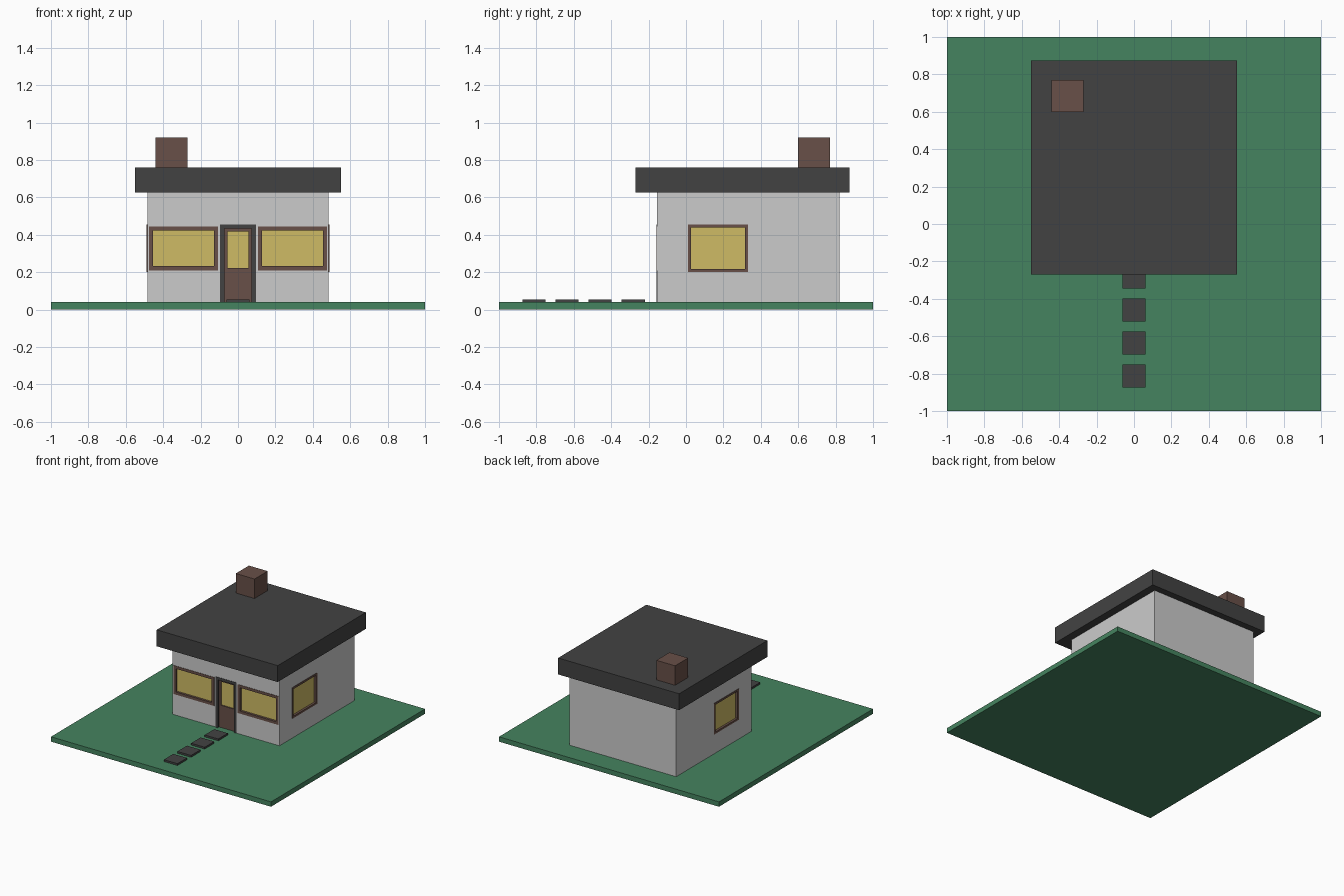
import bpy
from mathutils import Vector

if "Cube" in bpy.data.objects:
    bpy.data.objects.remove(bpy.data.objects["Cube"])


def material(name, rgb):
    m = bpy.data.materials.new(name)
    m.diffuse_color = (*rgb, 1)
    m.use_nodes = True
    m.node_tree.nodes["Principled BSDF"].inputs["Base Color"].default_value = m.diffuse_color
    return m


GREEN = material("grass", (0.06, 0.23, 0.115))
DARK = material("charcoal", (0.055, 0.055, 0.055))
BROWN = material("brown", (0.14, 0.08, 0.065))
YELLOW = material("lit_glass", (0.62, 0.50, 0.13))


def box(name, lo, hi, mat=None):
    lo, hi = Vector(lo), Vector(hi)
    bpy.ops.mesh.primitive_cube_add(size=1, location=(lo + hi) / 2)
    ob = bpy.context.object
    ob.name = name
    ob.scale = hi - lo
    bpy.ops.object.transform_apply(location=False, rotation=False, scale=True)
    if mat:
        ob.data.materials.append(mat)
    return ob


def cut(target, lo, hi):
    cutter = box("cutter", lo, hi)
    cutter.hide_render = True
    mod = target.modifiers.new("opening", 'BOOLEAN')
    mod.operation = 'DIFFERENCE'
    mod.solver = 'EXACT'
    mod.object = cutter
    bpy.context.view_layer.objects.active = target
    bpy.ops.object.modifier_apply(modifier=mod.name)
    bpy.data.objects.remove(cutter, do_unlink=True)


# Wall planes
WX, FRONT, BACK = 0.485, -0.155, 0.82
GROUND = 0.04

box("lawn", (-1, -1, 0), (1, 1, GROUND), GREEN)
walls = box("walls", (-WX, FRONT, GROUND), (WX, BACK, 0.66))
box("flat_roof", (-0.55, -0.27, 0.625), (0.55, 0.875, 0.76), DARK)
box("chimney", (-0.44, 0.60, 0.76), (-0.27, 0.77, 0.92), BROWN)

# Stepping stones
for i in range(4):
    y = -0.813 + i * 0.177
    box(f"stepping_stone_{i + 1}", (-0.062, y - 0.062, GROUND),
        (0.062, y + 0.062, 0.055), DARK)

PROUD = 0.003   # frames stand just off the wall
DEEP = 0.03     # depth of the pockets in the wall

# Front windows
for name, s in (("left", -1), ("right", 1)):
    xa, xb = sorted((s * 0.107, s * 0.477))
    t = 0.022
    cut(walls, (xa, FRONT - 0.1, 0.21), (xb, FRONT + DEEP, 0.445))
    frame = box(f"front_{name}_window_frame", (xa, FRONT - PROUD, 0.21),
                (xb, FRONT + DEEP, 0.445), BROWN)
    cut(frame, (xa + t, FRONT - 0.1, 0.21 + t), (xb - t, FRONT + 0.1, 0.445 - t))
    box(f"front_{name}_window_glass", (xa + t, FRONT + 0.015, 0.21 + t),
        (xb - t, FRONT + DEEP, 0.445 - t), YELLOW)

# Side windows, one on each side wall
for name, s in (("left", -1), ("right", 1)):
    def span(a, b, y0, y1, z0, z1):
        x0, x1 = sorted((s * a, s * b))
        return (x0, y0, z0), (x1, y1, z1)
    y0, y1, z0, z1, t = 0.01, 0.332, 0.20, 0.455, 0.016
    cut(walls, *span(WX - DEEP, WX + 0.1, y0, y1, z0, z1))
    frame = box(f"{name}_side_window_frame",
                *span(WX - DEEP, WX + PROUD, y0, y1, z0, z1), BROWN)
    cut(frame, *span(WX - 0.1, WX + 0.1, y0 + t, y1 - t, z0 + t, z1 - t))
    box(f"{name}_side_window_glass",
        *span(WX - DEEP, WX - 0.015, y0 + t, y1 - t, z0 + t, z1 - t), YELLOW)

# Door with its surround and pane
cut(walls, (-0.095, FRONT - 0.1, GROUND - 0.1), (0.095, FRONT + 0.04, 0.455))
surround = box("door_frame", (-0.095, FRONT - PROUD, GROUND),
               (0.095, FRONT + 0.04, 0.455), DARK)
cut(surround, (-0.073, FRONT - 0.1, GROUND - 0.1), (0.073, FRONT + 0.1, 0.433))
door = box("door", (-0.073, FRONT + 0.015, GROUND), (0.073, FRONT + 0.04, 0.433), BROWN)
cut(door, (-0.057, FRONT - 0.1, 0.222), (0.057, FRONT + 0.1, 0.417))
box("door_glass", (-0.057, FRONT + 0.025, 0.222), (0.057, FRONT + 0.04, 0.417), YELLOW)
